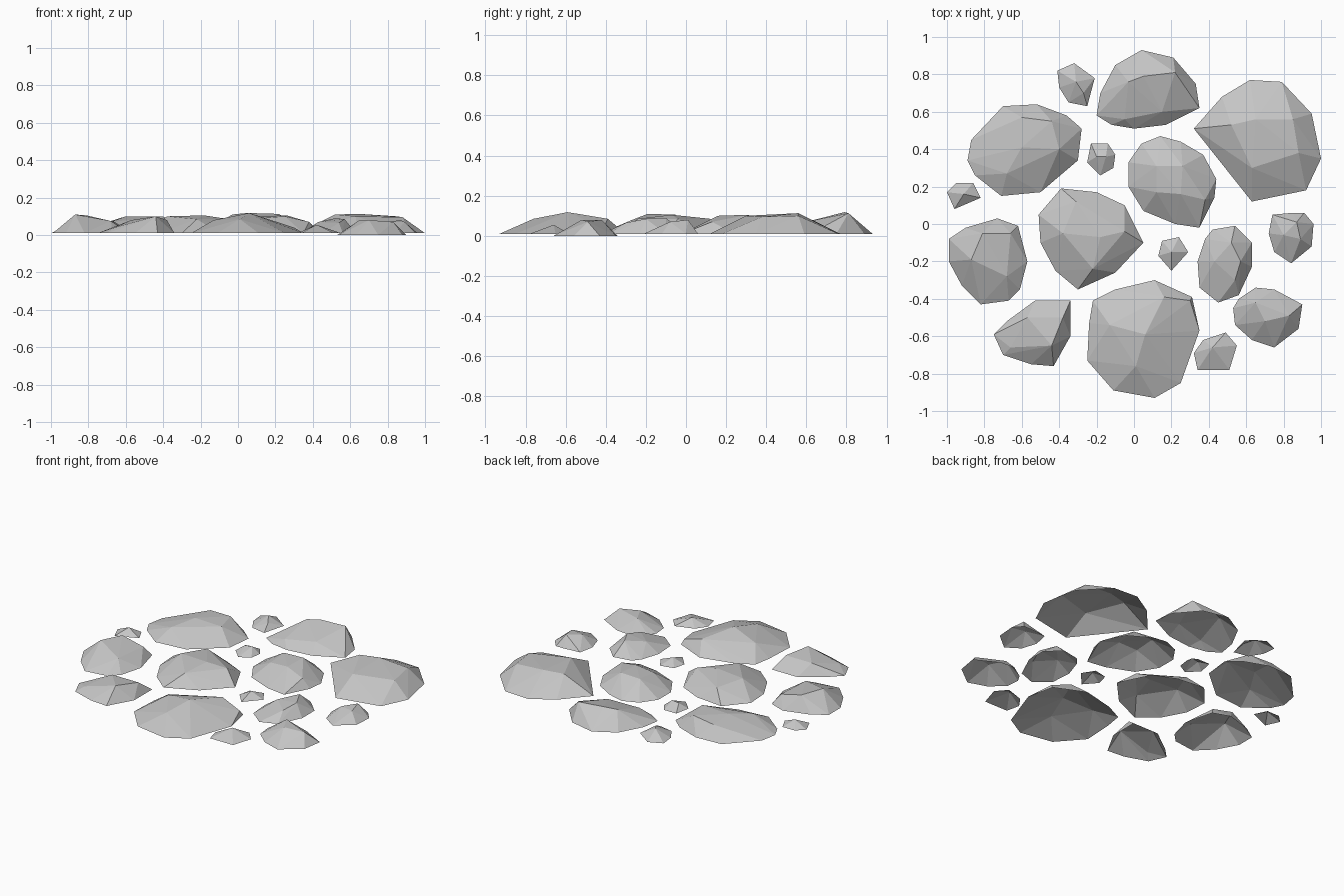
import bpy, bmesh

grey = bpy.data.materials.new("stone_grey")
grey.diffuse_color = (0.56, 0.56, 0.56, 1)


def stone(name, outline, crests, base=0.01):
    """Faceted open-bottomed stone: ground outline joined to raised crest points."""
    bm = bmesh.new()
    for x, y in outline:
        bm.verts.new((x, y, base))
    for p in crests:
        bm.verts.new(p)
    bmesh.ops.convex_hull(bm, input=bm.verts[:])
    bmesh.ops.recalc_face_normals(bm, faces=bm.faces[:])
    bm.normal_update()
    # open underside
    under = [f for f in bm.faces if all(v.co.z < base + 1e-4 for v in f.verts)]
    bmesh.ops.delete(bm, geom=under, context='FACES')
    bmesh.ops.delete(bm, geom=[v for v in bm.verts if not v.link_faces], context='VERTS')
    me = bpy.data.meshes.new(name)
    bm.to_mesh(me)
    bm.free()
    me.materials.append(grey)
    bpy.context.collection.objects.link(bpy.data.objects.new(name, me))


# large slabs
stone("slab_right",
      [(.32, .51), (.47, .68), (.62, .77), (.79, .76), (.95, .59), (1, .35), (.92, .18), (.63, .12)],
      [(.52, .53, .11), (.65, .56, .113), (.85, .56, .1), (.88, .38, .095), (.63, .3, .1)])
stone("slab_back",
      [(-.2, .58), (-.18, .7), (-.1, .85), (.04, .93), (.21, .89), (.33, .75), (.35, .62), (.17, .53),
       (0, .51), (-.12, .53)],
      [(-.03, .76, .11), (.05, .79, .118), (.22, .81, .113), (.15, .6, .07), (-.05, .56, .05)])
stone("slab_back_left",
      [(-.89, .34), (-.87, .45), (-.7, .63), (-.52, .64), (-.36, .58), (-.28, .51), (-.3, .34),
       (-.5, .17), (-.71, .15), (-.85, .26)],
      [(-.6, .57, .09), (-.44, .55, .1), (-.4, .4, .1), (-.6, .41, .1), (-.68, .27, .07)])
stone("slab_centre_left",
      [(-.39, .19), (-.2, .17), (-.05, .1), (.05, -.1), (-.1, -.26), (-.3, -.35), (-.42, -.25),
       (-.5, -.1), (-.51, .05)],
      [(-.31, .12, .085), (-.38, -.05, .1), (-.18, -.07, .105), (-.05, -.04, .085), (-.22, -.24, .085)])
stone("slab_centre",
      [(-.03, .2), (-.03, .33), (.04, .43), (.14, .47), (.25, .44), (.37, .37), (.44, .24), (.43, .14),
       (.35, -.02), (.22, 0), (.05, .07)],
      [(.12, .31, .1), (.26, .31, .105), (.25, .16, .1), (.12, .17, .09), (.38, .13, .07)])
stone("slab_front",
      [(-.24, -.53), (-.22, -.41), (-.1, -.35), (.11, -.3), (.31, -.39), (.35, -.57), (.29, -.72),
       (.25, -.85), (.11, -.93), (-.11, -.89), (-.25, -.73)],
      [(.06, -.59, .118), (.16, -.39, .085), (.01, -.76, .085), (-.13, -.54, .08), (.3, -.41, .04)])

# medium stones
stone("stone_left",
      [(-.99, -.08), (-.9, -.02), (-.73, .03), (-.62, -.01), (-.57, -.2), (-.61, -.35), (-.67, -.41),
       (-.82, -.43), (-.92, -.33), (-.99, -.2)],
      [(-.81, -.05, .105), (-.87, -.19, .11), (-.66, -.05, .07), (-.68, -.28, .075)])
stone("stone_front_left",
      [(-.75, -.59), (-.68, -.52), (-.53, -.41), (-.34, -.41), (-.34, -.6), (-.43, -.76), (-.55, -.75),
       (-.7, -.7)],
      [(-.44, -.65, .1), (-.38, -.5, .08), (-.57, -.5, .08), (-.66, -.66, .04)])
stone("stone_inner_right",
      [(.34, -.2), (.38, -.08), (.42, -.03), (.54, -.01), (.63, -.1), (.63, -.23), (.56, -.38),
       (.45, -.42), (.35, -.34)],
      [(.52, -.1, .09), (.57, -.2, .085), (.43, -.2, .07), (.54, -.3, .065)])
stone("stone_outer_right",
      [(.72, -.05), (.74, .05), (.85, .06), (.91, .06), (.96, 0), (.95, -.12), (.84, -.21), (.75, -.15)],
      [(.87, .01, .08), (.8, -.06, .07), (.89, -.08, .07)])
stone("stone_front_right",
      [(.53, -.45), (.56, -.4), (.65, -.34), (.75, -.35), (.9, -.43), (.88, -.56), (.75, -.66),
       (.63, -.62), (.54, -.54)],
      [(.65, -.42, .08), (.7, -.52, .08), (.83, -.49, .07)], 0)

# small pebbles
stone("pebble_back",
      [(-.41, .82), (-.32, .86), (-.21, .78), (-.25, .63), (-.35, .65), (-.4, .73)],
      [(-.31, .76, .06), (-.27, .7, .045)])
stone("pebble_middle",
      [(-.25, .33), (-.23, .43), (-.14, .43), (-.1, .37), (-.11, .3), (-.18, .26)],
      [(-.2, .36, .045), (-.15, .36, .05)])
stone("pebble_left",
      [(-1, .17), (-.95, .22), (-.86, .22), (-.82, .14), (-.96, .08)], [(-.91, .16, .05)])
stone("pebble_inner",
      [(.13, -.17), (.15, -.09), (.24, -.07), (.29, -.15), (.2, -.25)], [(.2, -.15, .045)])
stone("pebble_front",
      [(.32, -.69), (.37, -.62), (.49, -.58), (.55, -.65), (.51, -.78), (.34, -.78)],
      [(.42, -.66, .055)])
